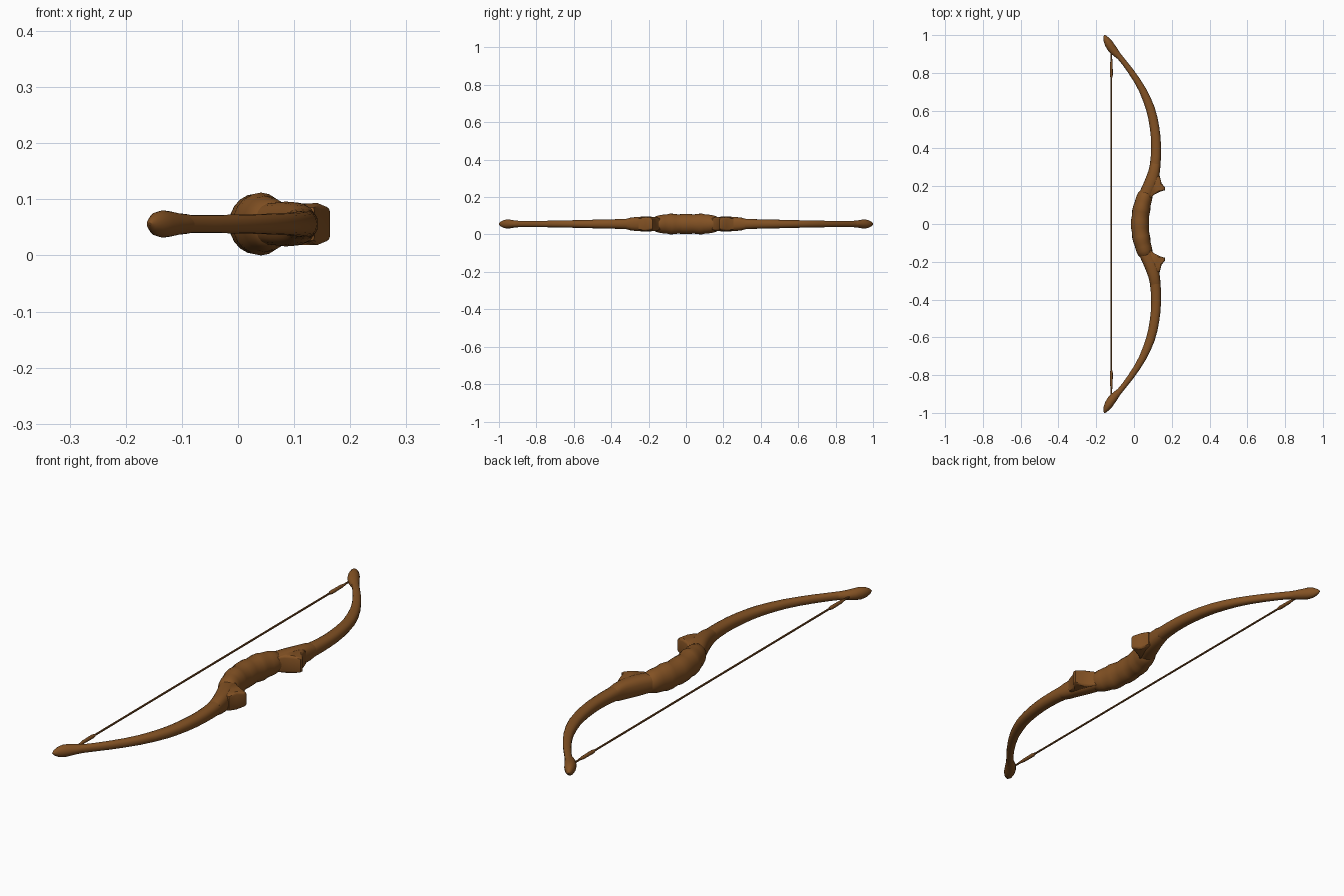
import bpy, bmesh, math
from mathutils import Vector

ZC = 0.056  # height of the bow's centre plane


def material(name, rgb):
    m = bpy.data.materials.new(name)
    m.diffuse_color = (*rgb, 1)
    return m


wood = material("brown wood", (0.225, 0.083, 0.017))
cord = material("brown cord", (0.21, 0.08, 0.018))


def finish(name, bm, mat, angle=40):
    bmesh.ops.recalc_face_normals(bm, faces=bm.faces)
    me = bpy.data.meshes.new(name)
    bm.to_mesh(me)
    bm.free()
    ob = bpy.data.objects.new(name, me)
    bpy.context.collection.objects.link(ob)
    me.materials.append(mat)
    bpy.ops.object.select_all(action='DESELECT')
    ob.select_set(True)
    bpy.context.view_layer.objects.active = ob
    bpy.ops.object.shade_smooth_by_angle(angle=math.radians(angle))
    return ob


def sweep(name, stations, mat, sides=16, power=2.0):
    """Skin (x, y, half width, half height) stations lying in the bow plane."""
    bm = bmesh.new()
    rings = []
    for i, (x, y, w, h) in enumerate(stations):
        a = stations[max(i - 1, 0)]
        b = stations[min(i + 1, len(stations) - 1)]
        t = Vector((b[0] - a[0], b[1] - a[1], 0)).normalized()
        n = Vector((t.y, -t.x, 0))
        ring = []
        for k in range(sides):
            ang = 2 * math.pi * k / sides
            c, s = math.cos(ang), math.sin(ang)
            u = math.copysign(abs(c) ** (2 / power), c) * w
            v = math.copysign(abs(s) ** (2 / power), s) * h
            ring.append(bm.verts.new(Vector((x, y, ZC + v)) + n * u))
        rings.append(ring)
    for r, q in zip(rings, rings[1:]):
        for k in range(sides):
            j = (k + 1) % sides
            bm.faces.new((r[k], r[j], q[j], q[k]))
    bm.faces.new(rings[0])
    bm.faces.new(rings[-1])
    return finish(name, bm, mat)


def mirrored(half):
    return [(x, -y, w, h) for x, y, w, h in reversed(half) if y > 0] + half


def flip(half, side):
    return [(x, y * side, w, h) for x, y, w, h in half]


# Swollen grip with soft ridges
grip = [(0.032, 0, 0.048, 0.054), (0.032, 0.02, 0.0475, 0.0535),
        (0.034, 0.04, 0.045, 0.051), (0.037, 0.065, 0.047, 0.0545),
        (0.041, 0.085, 0.0465, 0.056), (0.045, 0.103, 0.043, 0.051),
        (0.050, 0.122, 0.043, 0.050), (0.056, 0.142, 0.042, 0.047),
        (0.062, 0.162, 0.037, 0.041), (0.064, 0.170, 0.030, 0.032)]
sweep("grip", mirrored(grip), wood, 20)

riser = [(0.054, 0.135, 0.036, 0.037), (0.069, 0.17, 0.036, 0.038),
         (0.085, 0.205, 0.036, 0.040), (0.098, 0.24, 0.035, 0.039),
         (0.105, 0.27, 0.031, 0.037), (0.110, 0.296, 0.029, 0.034),
         (0.113, 0.32, 0.0275, 0.0275)]
limb = [(0.105, 0.26, 0.028, 0.029), (0.112, 0.31, 0.0282, 0.0285),
        (0.116, 0.36, 0.027, 0.026), (0.117, 0.41, 0.026, 0.0245),
        (0.115, 0.46, 0.0255, 0.0235), (0.109, 0.51, 0.025, 0.0225),
        (0.100, 0.56, 0.0245, 0.021), (0.087, 0.61, 0.0235, 0.020),
        (0.068, 0.66, 0.022, 0.019), (0.045, 0.71, 0.0195, 0.018),
        (0.016, 0.76, 0.0175, 0.017), (-0.018, 0.81, 0.016, 0.0165),
        (-0.052, 0.855, 0.0145, 0.016), (-0.083, 0.893, 0.015, 0.016),
        (-0.098, 0.910, 0.017, 0.017)]
tip = [(-0.080, 0.886, 0.014, 0.015), (-0.091, 0.899, 0.018, 0.0175),
       (-0.105, 0.915, 0.022, 0.019), (-0.121, 0.935, 0.0235, 0.0225),
       (-0.134, 0.956, 0.0225, 0.0245), (-0.145, 0.975, 0.0175, 0.021),
       (-0.154, 0.992, 0.0095, 0.011), (-0.157, 1.0, 0.002, 0.002)]
wrap = [(-0.12, 0.775, 0.005, 0.005), (-0.12, 0.79, 0.008, 0.008),
        (-0.12, 0.85, 0.007, 0.007), (-0.119, 0.875, 0.004, 0.004)]

# Outline and half thickness of the pointed block on the back of the riser
block = [(0.075, 0.125, 0.030), (0.106, 0.155, 0.034), (0.135, 0.170, 0.033),
         (0.164, 0.179, 0.029), (0.164, 0.193, 0.029), (0.146, 0.216, 0.034),
         (0.136, 0.255, 0.031), (0.085, 0.250, 0.034)]


def riser_block(name, side):
    bm = bmesh.new()
    top = [bm.verts.new((x, y * side, ZC + h)) for x, y, h in block]
    bot = [bm.verts.new((x, y * side, ZC - h)) for x, y, h in block]
    bm.faces.new(top)
    bm.faces.new(bot[::-1])
    for i in range(len(block)):
        j = (i + 1) % len(block)
        bm.faces.new((top[i], bot[i], bot[j], top[j]))
    bmesh.ops.recalc_face_normals(bm, faces=bm.faces)
    rim = [e for e in bm.edges if abs(e.verts[0].co.z - e.verts[1].co.z) < 0.01]
    bmesh.ops.bevel(bm, geom=rim, offset=0.007, segments=2, profile=0.5,
                    affect='EDGES')
    return finish(name, bm, wood, 35)


# Matching upper and lower halves
for label, side in (("upper", 1), ("lower", -1)):
    sweep(label + "_riser", flip(riser, side), wood, 20, 2.5)
    sweep(label + "_limb", flip(limb, side), wood, 16, 2.3)
    sweep(label + "_limb_tip", flip(tip, side), wood, 16)
    sweep(label + "_string_wrap", flip(wrap, side), cord, 10)
    riser_block(label + "_riser_block", side)

# Taut bowstring
sweep("bowstring", mirrored([(-0.12, 0, 0.004, 0.004),
                             (-0.12, 0.91, 0.004, 0.004)]), cord, 8)
